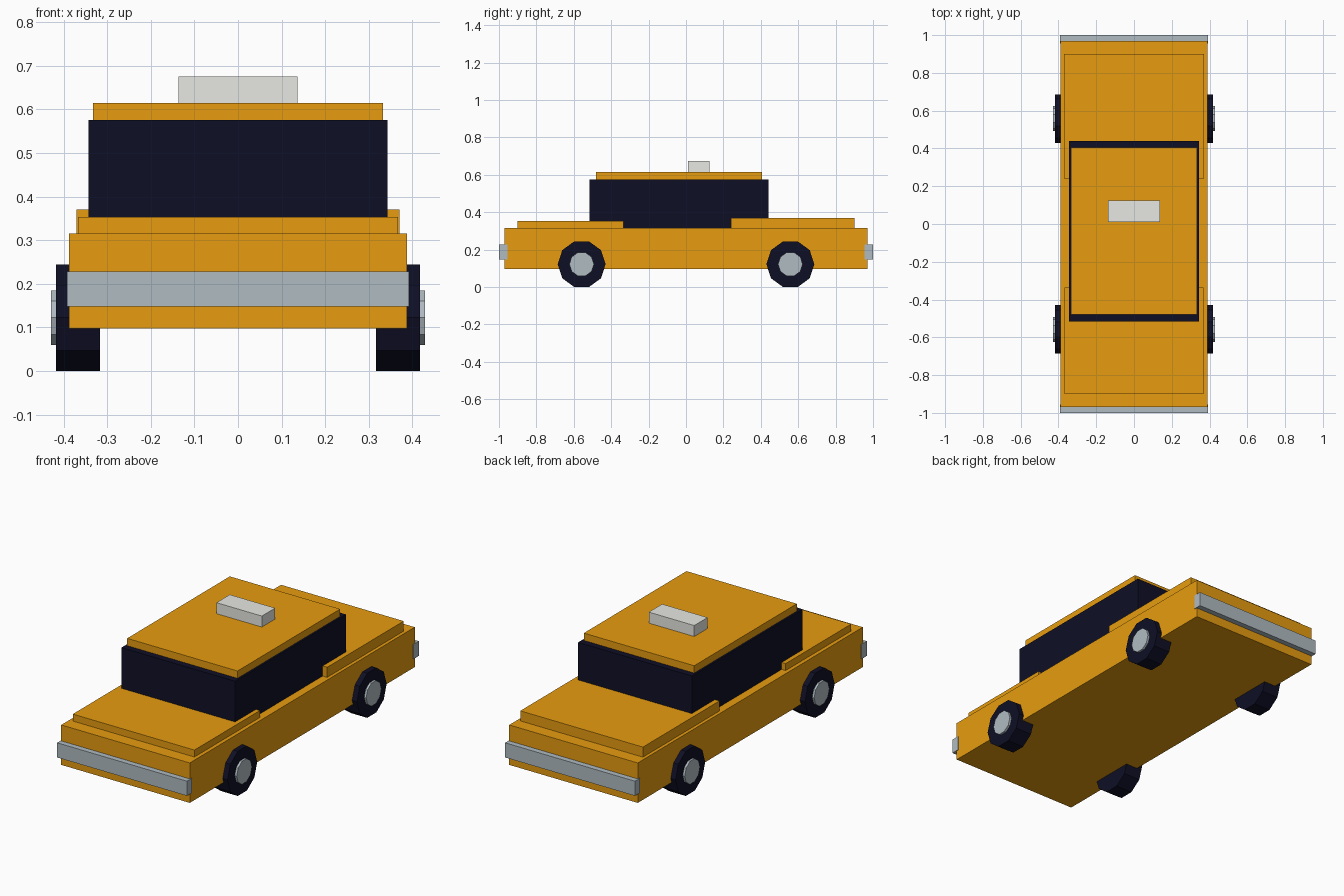
import bpy
import math

default = bpy.data.objects.get("Cube")
if default:
    bpy.data.objects.remove(default, do_unlink=True)


def srgb(*channels):
    return [((c / 255 + 0.055) / 1.055) ** 2.4 if c > 10 else c / 255 / 12.92 for c in channels] + [1.0]


def material(name, color):
    mat = bpy.data.materials.new(name)
    mat.use_nodes = True
    mat.diffuse_color = color
    mat.node_tree.nodes["Principled BSDF"].inputs["Base Color"].default_value = color
    return mat


paint = material("yellow_orange_paint", srgb(237, 160, 17))
dark = material("dark_navy", srgb(15, 15, 38))
chrome = material("blue_grey_metal", srgb(175, 187, 193))
white = material("off_white", srgb(237, 237, 232))


def box(name, mat, half_width, y0, y1, z0, z1):
    bpy.ops.mesh.primitive_cube_add(size=1, location=(0, (y0 + y1) / 2, (z0 + z1) / 2))
    obj = bpy.context.object
    obj.name = name
    obj.scale = (2 * half_width, y1 - y0, z1 - z0)
    bpy.ops.object.transform_apply(location=False, rotation=False, scale=True)
    obj.data.materials.append(mat)
    return obj


def disc(name, mat, radius, x0, x1, y, z):
    # Ten-sided cylinder along x, with a flat at the bottom
    bpy.ops.mesh.primitive_cylinder_add(vertices=10, radius=radius, depth=x1 - x0,
                                        location=((x0 + x1) / 2, y, z),
                                        rotation=(0, math.pi / 2, 0))
    obj = bpy.context.object
    obj.name = name
    obj.data.materials.append(mat)
    return obj


# Body shell, hood and trunk lid
box("body", paint, 0.388, -0.97, 0.97, 0.097, 0.315)
box("hood", paint, 0.367, -0.90, -0.335, 0.30, 0.353)
box("trunk_lid", paint, 0.37, 0.24, 0.90, 0.30, 0.37)

# Glass cabin, roof and roof sign
box("cabin_glass", dark, 0.343, -0.515, 0.44, 0.30, 0.575)
box("roof", paint, 0.333, -0.48, 0.405, 0.57, 0.615)
box("roof_sign", white, 0.137, 0.01, 0.125, 0.61, 0.675)

# Bumpers
box("front_bumper", chrome, 0.392, -1.0, -0.955, 0.148, 0.228)
box("rear_bumper", chrome, 0.392, 0.955, 1.0, 0.148, 0.228)

# Wheels and hubcaps
for end, y in (("front", -0.558), ("rear", 0.558)):
    for side, s in (("left", 1), ("right", -1)):
        for part, mat, radius, inner, outer in (("wheel", dark, 0.128, 0.317, 0.417),
                                                ("hubcap", chrome, 0.066, 0.40, 0.429)):
            x0, x1 = sorted((s * inner, s * outer))
            obj = disc(f"{end}_{side}_{part}", mat, radius, x0, x1, y, 0.122)
            # Turn half a facet so a corner points along y
            obj.rotation_euler = (math.pi / 2, 0, math.pi / 2)
            bpy.ops.object.transform_apply(location=False, rotation=True, scale=False)
            for vertex in obj.data.vertices:
                angle = math.radians(18)
                _, vy, vz = vertex.co
                vertex.co.y = vy * math.cos(angle) - vz * math.sin(angle)
                vertex.co.z = vy * math.sin(angle) + vz * math.cos(angle)
